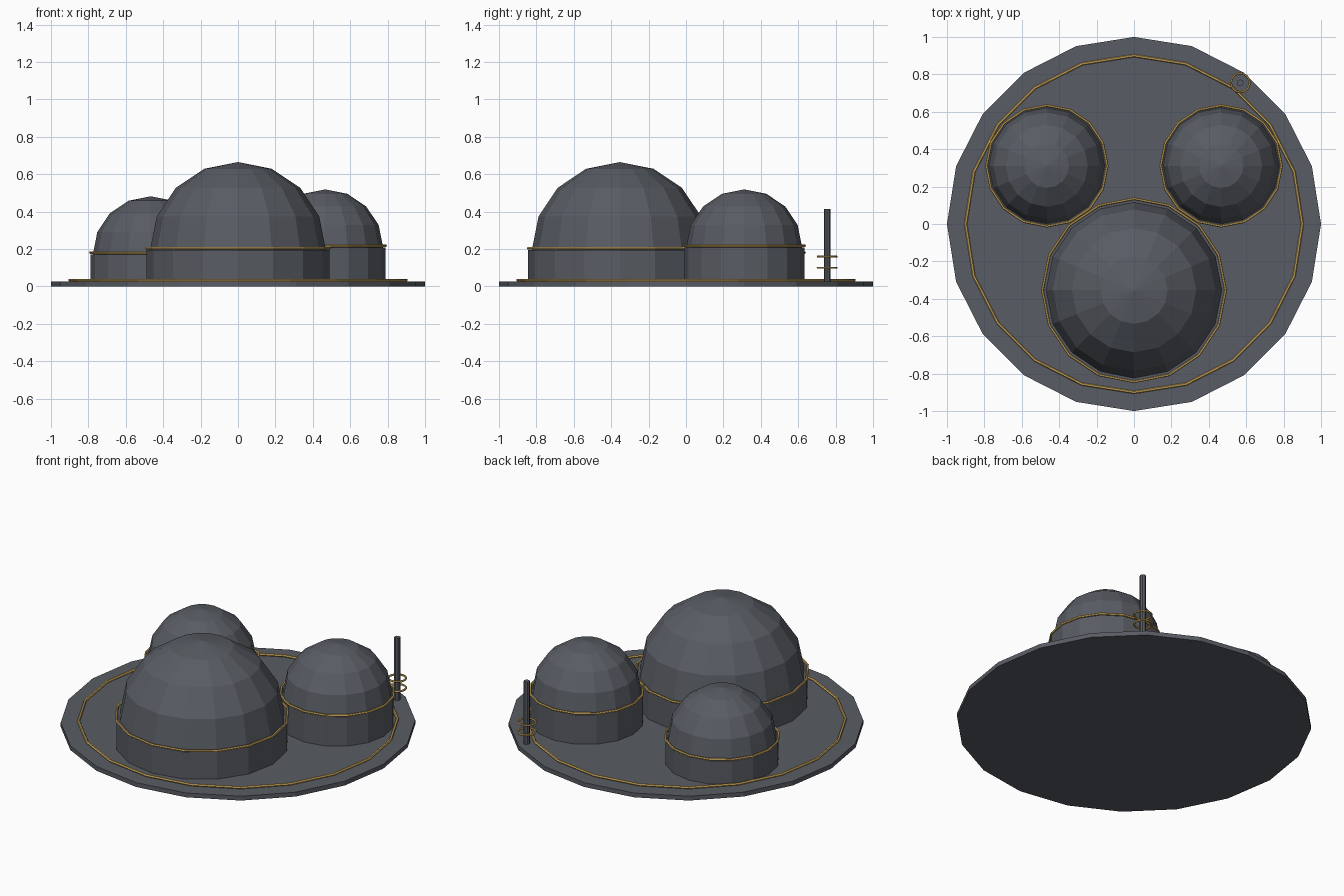
import bpy, bmesh, math
from mathutils import Vector

if "Cube" in bpy.data.objects:
    bpy.data.objects.remove(bpy.data.objects["Cube"])


def material(name, rgb):
    m = bpy.data.materials.new(name)
    m.diffuse_color = (*rgb, 1)
    m.use_nodes = True
    m.node_tree.nodes["Principled BSDF"].inputs["Base Color"].default_value = m.diffuse_color
    return m


GREY = material("slate grey", (0.098, 0.107, 0.125))
GOLD = material("gold trim", (0.68, 0.44, 0.12))


def lathe(name, profile, n, loc, mat, closed=False):
    """Spin a (radius, z) profile into n flat-sided segments around z."""
    bm = bmesh.new()
    rows = []
    for r, z in profile:
        if r < 1e-6:
            rows.append([bm.verts.new((0, 0, z))] * n)
        else:
            rows.append([bm.verts.new((r * math.sin(2 * math.pi * i / n),
                                       r * math.cos(2 * math.pi * i / n), z)) for i in range(n)])
    pairs = list(zip(rows, rows[1:]))
    if closed:
        pairs.append((rows[-1], rows[0]))
    for a, b in pairs:
        for i in range(n):
            j = (i + 1) % n
            bm.faces.new(list(dict.fromkeys((a[i], a[j], b[j], b[i]))))
    bmesh.ops.recalc_face_normals(bm, faces=bm.faces[:])
    me = bpy.data.meshes.new(name)
    bm.to_mesh(me)
    bm.free()
    me.materials.append(mat)
    ob = bpy.data.objects.new(name, me)
    ob.location = Vector(loc)
    bpy.context.collection.objects.link(ob)
    return ob


def cylinder(name, r, z0, z1, n, x, y):
    return lathe(name, [(0, z0), (r, z0), (r, z1), (0, z1)], n, (x, y, 0), GREY)


def ring(name, r, tube, z, n, x=0, y=0):
    profile = [(r + tube * math.cos(a * math.pi / 3), tube * math.sin(a * math.pi / 3))
               for a in range(6)]
    return lathe(name, profile, n, (x, y, z), GOLD, closed=True)


# Round platform with its trim ring
cylinder("platform", 1.0, 0.0, 0.027, 20, 0, 0)
ring("platform_trim", 0.9, 0.008, 0.034, 20)

# Domed buildings: drum wall, hemisphere roof, trim ring
for label, x, y, wall_r, dome_r, base in (
        ("main", 0, -0.354, 0.49, 0.47, 0.195),
        ("right", 0.466, 0.311, 0.323, 0.31, 0.209),
        ("left", -0.466, 0.311, 0.323, 0.31, 0.172)):
    cylinder(label + "_drum", wall_r, 0.02, base, 16, x, y)
    roof = [(dome_r * math.sin(k * math.pi / 8), dome_r * math.cos(k * math.pi / 8))
            for k in range(5)] + [(0, 0)]
    lathe(label + "_dome", roof, 16, (x, y, base), GREY)
    ring(label + "_dome_trim", wall_r, 0.007, base + 0.009, 16, x, y)

# Antenna mast with two hoops
cylinder("mast", 0.018, 0.02, 0.415, 8, 0.568, 0.755)
for k, z in enumerate((0.10, 0.16)):
    ring("mast_hoop_%d" % (k + 1), 0.05, 0.006, z, 16, 0.568, 0.755)
